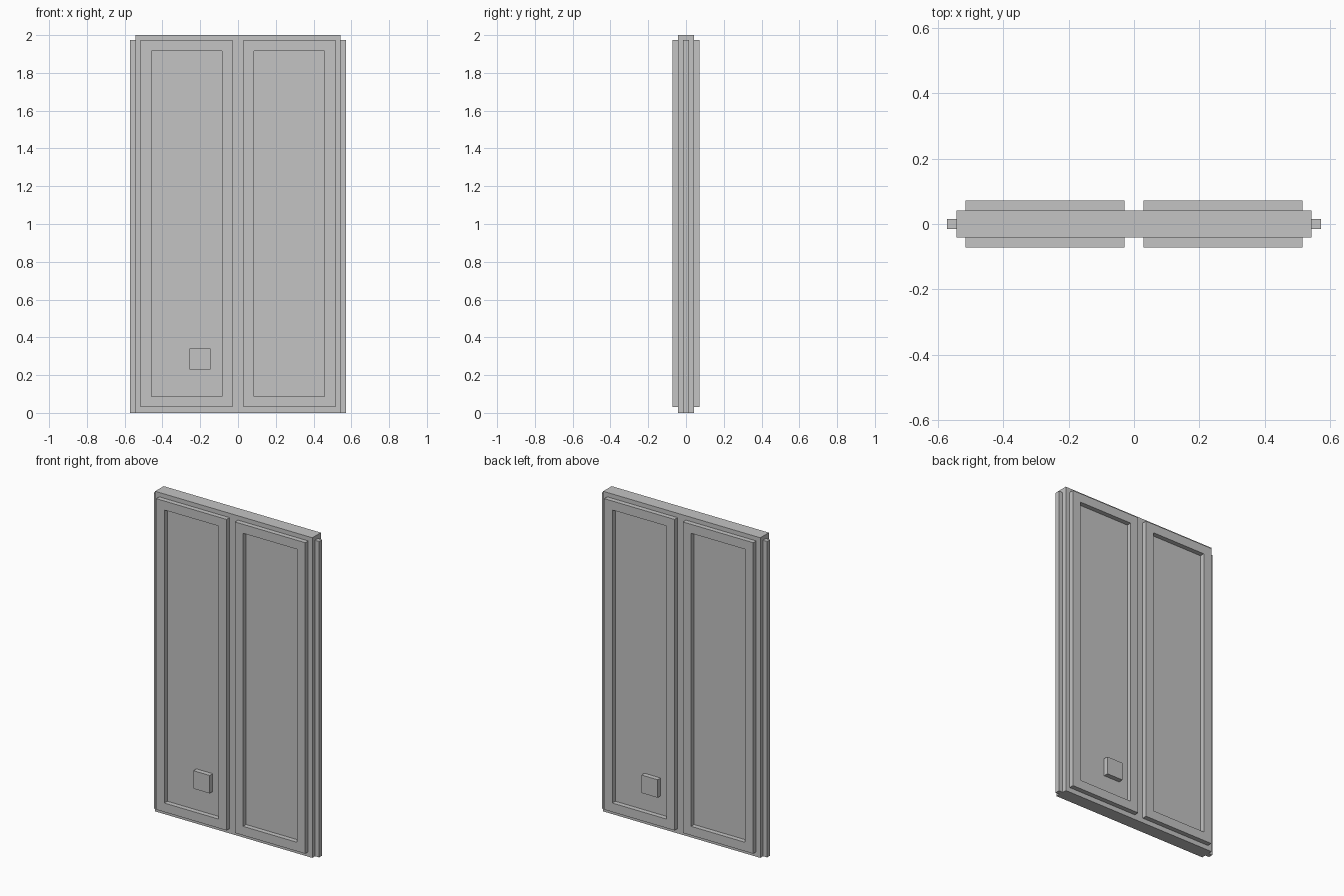
import bpy, bmesh
from math import pi
from mathutils import Matrix

cube = bpy.data.objects.get("Cube")
if cube:
    bpy.data.objects.remove(cube)

grey = bpy.data.materials.new("light_grey")
grey.use_nodes = True
colour = (0.55, 0.55, 0.55, 1)
grey.diffuse_color = colour
grey.node_tree.nodes["Principled BSDF"].inputs["Base Color"].default_value = colour

SLAB = 0.042    # half thickness of the slab
FACE = 0.072    # distance of the raised faces from the middle
SUNK = 0.005    # how far raised parts reach into the slab


def finish(name, bm, turn=0):
    """Turn the mesh about the vertical axis and add it to the scene."""
    bmesh.ops.rotate(bm, verts=bm.verts, cent=(0, 0, 0), matrix=Matrix.Rotation(turn, 3, "Z"))
    bmesh.ops.recalc_face_normals(bm, faces=bm.faces)
    mesh = bpy.data.meshes.new(name)
    bm.to_mesh(mesh)
    bm.free()
    mesh.materials.append(grey)
    bpy.context.collection.objects.link(bpy.data.objects.new(name, mesh))


def box(name, low, high, turn=0):
    bm = bmesh.new()
    bmesh.ops.create_cube(bm, size=1)
    for v in bm.verts:
        v.co = [a if c < 0 else b for c, a, b in zip(v.co, low, high)]
    finish(name, bm, turn)


def frame(name, x0, x1, z0, z1, width, turn):
    """Raised rectangular border with an open middle, bridged from four loops."""
    bm = bmesh.new()
    loops = []
    for inset, y in ((0, -FACE), (width, -FACE), (width, SUNK - SLAB), (0, SUNK - SLAB)):
        a, b, c, d = x0 + inset, x1 - inset, z0 + inset, z1 - inset
        loops.append([bm.verts.new((x, y, z)) for x, z in ((a, c), (b, c), (b, d), (a, d))])
    for i in range(4):
        here, after = loops[i], loops[(i + 1) % 4]
        for j in range(4):
            k = (j + 1) % 4
            bm.faces.new((here[j], here[k], after[k], after[j]))
    finish(name, bm, turn)


# Main slab and the thin tongues along its two edges
box("door_slab", (-0.543, -SLAB, 0), (0.543, SLAB, 2))
for side, turn in (("left", 0), ("right", pi)):
    box(side + "_edge_tongue", (0.54, -0.015, 0), (0.571, 0.015, 1.974), turn)

# Two raised borders and one small block on each face; the back block sits lower
for face, turn, block_z in (("front", 0, 0.23), ("back", pi, 0.203)):
    frame(face + "_frame_a", -0.515, -0.029, 0.03, 1.973, 0.056, turn)
    frame(face + "_frame_b", 0.029, 0.515, 0.03, 1.973, 0.056, turn)
    box(face + "_control_block", (-0.258, -FACE, block_z),
        (-0.146, SUNK - SLAB, block_z + 0.112), turn)
